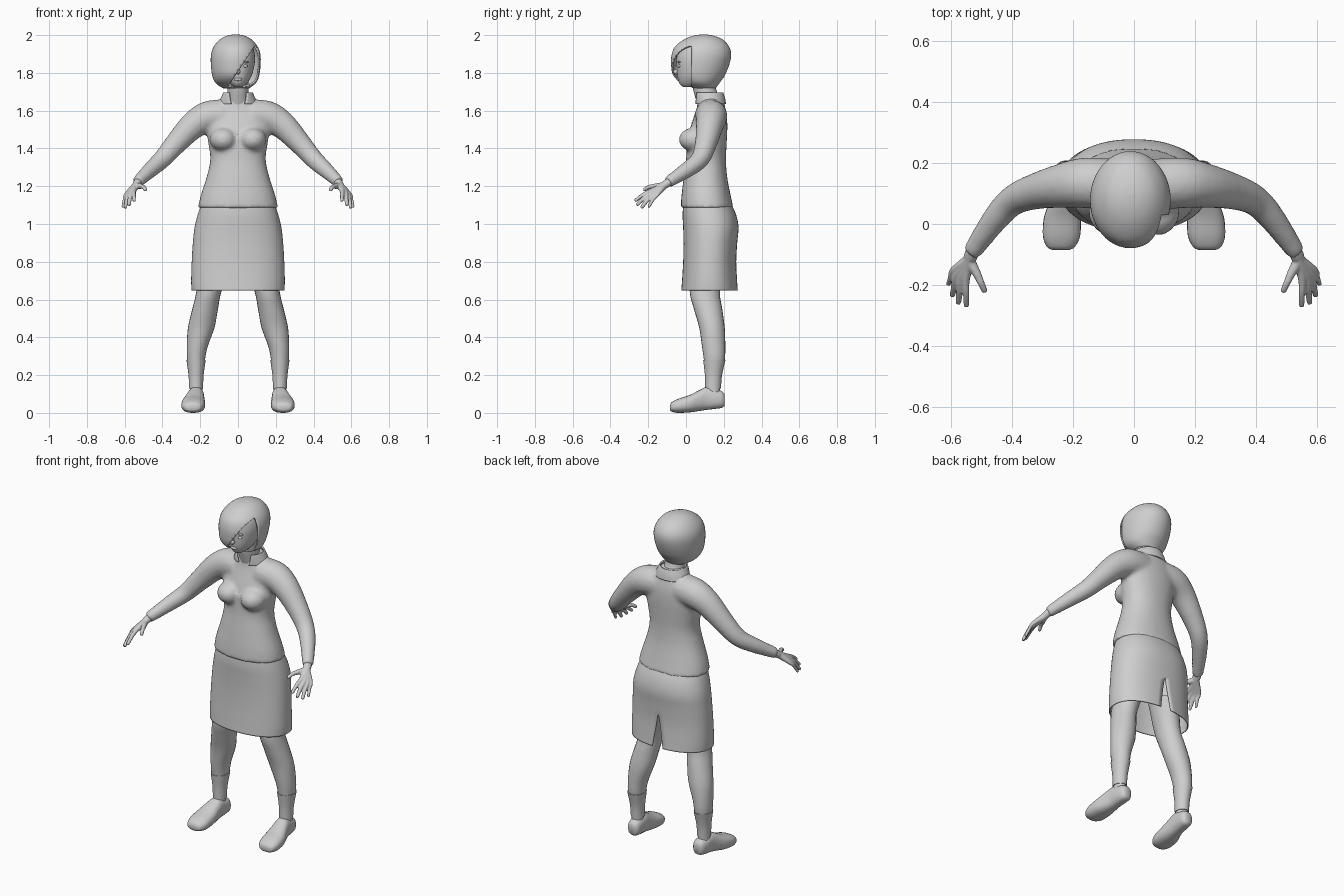
import bpy, bmesh, math
from mathutils import Vector, Matrix

if "Cube" in bpy.data.objects:
    bpy.data.objects.remove(bpy.data.objects["Cube"])

grey = bpy.data.materials.new("plain_grey")
grey.use_nodes = True
grey.diffuse_color = (0.62, 0.62, 0.62, 1)
for node in grey.node_tree.nodes:
    if node.type == "BSDF_PRINCIPLED":
        node.inputs["Base Color"].default_value = grey.diffuse_color
        node.inputs["Roughness"].default_value = 0.7


def dense(rows, steps):
    """Smooth curve through rows of numbers (Catmull-Rom)."""
    out = []
    for i in range(len(rows) - 1):
        a, b, c, d = rows[max(i - 1, 0)], rows[i], rows[i + 1], rows[min(i + 2, len(rows) - 1)]
        for k in range(steps):
            t = k / steps
            out.append([0.5 * (2 * q + (r - p) * t + (2 * p - 5 * q + 4 * r - s) * t * t
                               + (3 * q - p - 3 * r + s) * t ** 3)
                        for p, q, r, s in zip(a, b, c, d)])
    return out + [list(rows[-1])]


def skin_rings(bm, rings, closed=True, caps=(True, True)):
    loops = [[bm.verts.new(p) for p in ring] for ring in rings]
    n = len(loops[0])
    for lo, hi in zip(loops, loops[1:]):
        for i in range(n if closed else n - 1):
            j = (i + 1) % n
            bm.faces.new((lo[i], lo[j], hi[j], hi[i]))
    for use, loop in zip(caps, (loops[0], loops[-1])):
        if use:
            bm.faces.new(loop)


def loft(bm, rows, axis="z", steps=4, n=32, power=2.0, gap=None, facing=0.0, caps=(True, True)):
    """Rows hold: position on axis, centre x, half width, low side, high side."""
    rings = []
    for t, cx, hw, lo, hi in dense(rows, steps):
        g = gap(t) if gap else 0
        ring = []
        for i in range(n + 1 if gap else n):
            a = facing + g + (2 * math.pi - 2 * g) * i / n
            s, c = math.sin(a), math.cos(a)
            x = cx + hw * math.copysign(abs(s) ** (2 / power), s)
            w = (lo + hi) / 2 - (hi - lo) / 2 * math.copysign(abs(c) ** (2 / power), c)
            ring.append((x, w, t) if axis == "z" else (x, t, w))
        rings.append(ring)
    skin_rings(bm, rings, not gap, caps)


def tube(bm, rows, steps=4, n=16):
    """Rows hold: x, y, z, radius."""
    path = dense(rows, steps)
    rings = []
    for i, (x, y, z, r) in enumerate(path):
        t = (Vector(path[min(i + 1, len(path) - 1)][:3]) - Vector(path[max(i - 1, 0)][:3])).normalized()
        u = t.cross(Vector((0, 0, 1))).normalized()
        v = u.cross(t)
        rings.append([Vector((x, y, z)) + r * (u * math.cos(a) + v * math.sin(a))
                      for a in (2 * math.pi * k / n for k in range(n))])
    skin_rings(bm, rings)


def ball(bm, centre, radii):
    m = Matrix.Translation(centre) @ Matrix.Diagonal((*radii, 1))
    bmesh.ops.create_uvsphere(bm, u_segments=24, v_segments=14, radius=1, matrix=m)


def finish(bm, name, voxel=0, smooth=0, thick=0):
    bmesh.ops.remove_doubles(bm, verts=bm.verts[:], dist=0.00001)
    bmesh.ops.recalc_face_normals(bm, faces=bm.faces[:])
    mesh = bpy.data.meshes.new(name)
    bm.to_mesh(mesh)
    bm.free()
    mesh.materials.append(grey)
    ob = bpy.data.objects.new(name, mesh)
    bpy.context.collection.objects.link(ob)
    bpy.ops.object.select_all(action="DESELECT")
    ob.select_set(True)
    bpy.context.view_layer.objects.active = ob
    bpy.ops.object.shade_smooth_by_angle(angle=math.radians(50))
    if voxel:
        mod = ob.modifiers.new("blend", "REMESH")
        mod.mode, mod.voxel_size, mod.use_smooth_shade = "VOXEL", voxel, True
        mod = ob.modifiers.new("soften", "SMOOTH")
        mod.factor, mod.iterations = 0.5, smooth
    if thick:
        mod = ob.modifiers.new("thickness", "SOLIDIFY")
        mod.thickness, mod.offset = thick, 0
    return ob


# Jacket: torso, bust and sleeves blended into one skin
bm = bmesh.new()
loft(bm, [(1.085, 0, .212, -.028, .252), (1.15, 0, .198, -.024, .237), (1.25, 0, .166, -.012, .218),
          (1.34, 0, .147, 0, .212), (1.42, 0, .156, .005, .215), (1.5, 0, .167, .02, .219),
          (1.57, 0, .167, .043, .217), (1.62, 0, .135, .058, .207), (1.66, 0, .09, .062, .197),
          (1.69, 0, .068, .06, .187)], power=2.2)
for s in (1, -1):
    ball(bm, (s * .078, .042, 1.447), (.072, .08, .063))
    tube(bm, [(s * .07, .13, 1.575, .085), (s * .16, .135, 1.567, .084), (s * .24, .125, 1.52, .073),
              (s * .33, .105, 1.425, .059), (s * .4, .075, 1.345, .05), (s * .46, .01, 1.29, .043),
              (s * .534, -.095, 1.221, .031)])
jacket = finish(bm, "jacket", voxel=.011, smooth=6)


# Front edge trims that follow the jacket surface
def trim(name, points, width):
    bm = bmesh.new()
    rings = [[(x - width, y, z), (x + width, y, z)] for x, y, z in dense(points, 12)]
    skin_rings(bm, rings, closed=False, caps=(False, False))
    ob = finish(bm, name)
    mod = ob.modifiers.new("follow", "SHRINKWRAP")
    mod.target, mod.offset, mod.wrap_mode = jacket, .003, "ABOVE_SURFACE"


for s, side in ((1, "left"), (-1, "right")):
    trim(side + "_lapel_edge", [(s * .06, .05, 1.62), (s * .035, .02, 1.56), (s * .004, -.01, 1.47)], .006)
trim("jacket_front_seam", [(0, -.01, 1.47), (0, -.03, 1.3), (0, -.05, 1.1)], .004)

# Collar open at the throat
bm = bmesh.new()
loft(bm, [(1.635, 0, .1, .05, .208), (1.665, 0, .088, .046, .203), (1.695, 0, .074, .044, .193)],
     gap=lambda z: .35 + (z - 1.635) * 5, caps=(False, False))
finish(bm, "collar", thick=.008)

# Skirt with a slit at the back
bm = bmesh.new()
loft(bm, [(.648, 0, .243, -.022, .272), (.7, 0, .245, -.018, .268), (.8, 0, .242, -.012, .263),
          (.9, 0, .236, -.01, .268), (.98, 0, .227, -.012, .275), (1.05, 0, .21, -.015, .262),
          (1.12, 0, .185, -.01, .23)], n=64, power=2.25, facing=math.pi,
     gap=lambda z: max(0, .85 - z) * .55, caps=(False, True))
finish(bm, "skirt", thick=.006)

for s, side in ((1, "left"), (-1, "right")):
    # Leg
    bm = bmesh.new()
    leg = [(.05, .222, .033, .11, .18), (.13, .222, .033, .106, .181), (.2, .222, .036, .104, .187),
           (.28, .222, .047, .095, .205), (.35, .216, .055, .085, .208), (.45, .195, .07, .07, .205),
           (.55, .174, .068, .042, .192), (.64, .155, .066, .02, .18), (.8, .12, .08, .02, .2)]
    loft(bm, [(z, s * x, w, a, b) for z, x, w, a, b in leg], n=24)
    finish(bm, side + "_leg")
    # Sock
    bm = bmesh.new()
    loft(bm, [(z, s * x, w + .004, a - .004, b + .004) for z, x, w, a, b in leg[1:4]], n=24)
    finish(bm, side + "_sock")
    # Shoe
    bm = bmesh.new()
    shoe = [(-.085, .24, .028, .015, .042), (-.075, .24, .046, .006, .057), (-.04, .238, .061, 0, .075),
            (.02, .235, .061, .003, .095), (.07, .228, .051, .01, .12), (.11, .223, .044, .016, .137),
            (.16, .22, .041, .022, .124), (.19, .218, .036, .027, .115), (.205, .218, .024, .037, .1)]
    loft(bm, [(y, s * x, w, a, b) for y, x, w, a, b in shoe], axis="y", n=24, power=2.4)
    finish(bm, side + "_shoe")
    # Hand: each digit runs from the wrist through its knuckle to the tip
    bm = bmesh.new()
    for knuckle, tip, r in (((.593, -.152, 1.155), (.61, -.2, 1.088), .0095),
                            ((.582, -.168, 1.157), (.597, -.238, 1.085), .011),
                            ((.568, -.178, 1.165), (.577, -.262, 1.1), .0115),
                            ((.552, -.182, 1.175), (.55, -.272, 1.122), .011),
                            ((.515, -.165, 1.2), (.488, -.225, 1.18), .0115)):
        k, t = Vector(knuckle), Vector(tip)
        mid = k.lerp(t, .5) + Vector((0, 0, .006))
        rows = [(.526, -.082, 1.23, .021), (.54, -.115, 1.205, .02), (*k, r * 1.25), (*mid, r),
                (*k.lerp(t, .93), r * .85), (*t, r * .4)]
        tube(bm, [(s * x, y, z, rad) for x, y, z, rad in rows], n=10)
    finish(bm, side + "_hand", voxel=.004, smooth=4)

# Neck
bm = bmesh.new()
loft(bm, [(1.6, 0, .07, .07, .19), (1.66, 0, .06, .052, .178), (1.72, 0, .055, .036, .158),
          (1.79, 0, .055, .03, .15)])
finish(bm, "neck")

# Head with nose, lips and eyes
bm = bmesh.new()
loft(bm, [(1.725, 0, .02, -.015, .04), (1.745, 0, .046, -.035, .1), (1.78, 0, .07, -.045, .14),
          (1.83, 0, .085, -.05, .17), (1.88, 0, .09, -.05, .19), (1.93, 0, .08, -.035, .185),
          (1.965, 0, .05, .01, .14)])
ball(bm, (0, -.048, 1.806), (.012, .02, .014))
ball(bm, (0, -.046, 1.825), (.008, .012, .028))
ball(bm, (0, -.04, 1.766), (.022, .01, .008))
for s in (1, -1):
    ball(bm, (s * .036, -.036, 1.836), (.016, .008, .008))
    ball(bm, (s * .038, -.036, 1.857), (.02, .009, .005))
finish(bm, "head")

# Bobbed hair, cut away below a sweeping fringe on the left of the face
bm = bmesh.new()
loft(bm, [(1.722, -.01, .068, .04, .155), (1.75, -.012, .105, -.025, .175), (1.79, -.012, .121, -.065, .203),
          (1.85, -.012, .128, -.075, .227), (1.9, -.012, .126, -.071, .235), (1.94, -.012, .111, -.052, .223),
          (1.975, -.012, .08, -.005, .19), (1.994, -.012, .042, .045, .14), (2, -.012, .004, .09, .1)],
     n=48, steps=5, caps=(False, True))
slope, start, side_edge = .66, Vector((-.05, 0, 1.735)), .03
for co, no in ((start, (1, 0, -slope)), ((0, side_edge, 0), (0, 1, 0))):
    bmesh.ops.bisect_plane(bm, geom=bm.verts[:] + bm.edges[:] + bm.faces[:], plane_co=co, plane_no=no)
opening = []
for f in bm.faces:
    c = f.calc_center_median()
    if c.y < side_edge and c.x - start.x > slope * (c.z - start.z):
        opening.append(f)
bmesh.ops.delete(bm, geom=opening, context="FACES")
finish(bm, "hair", thick=.008)
